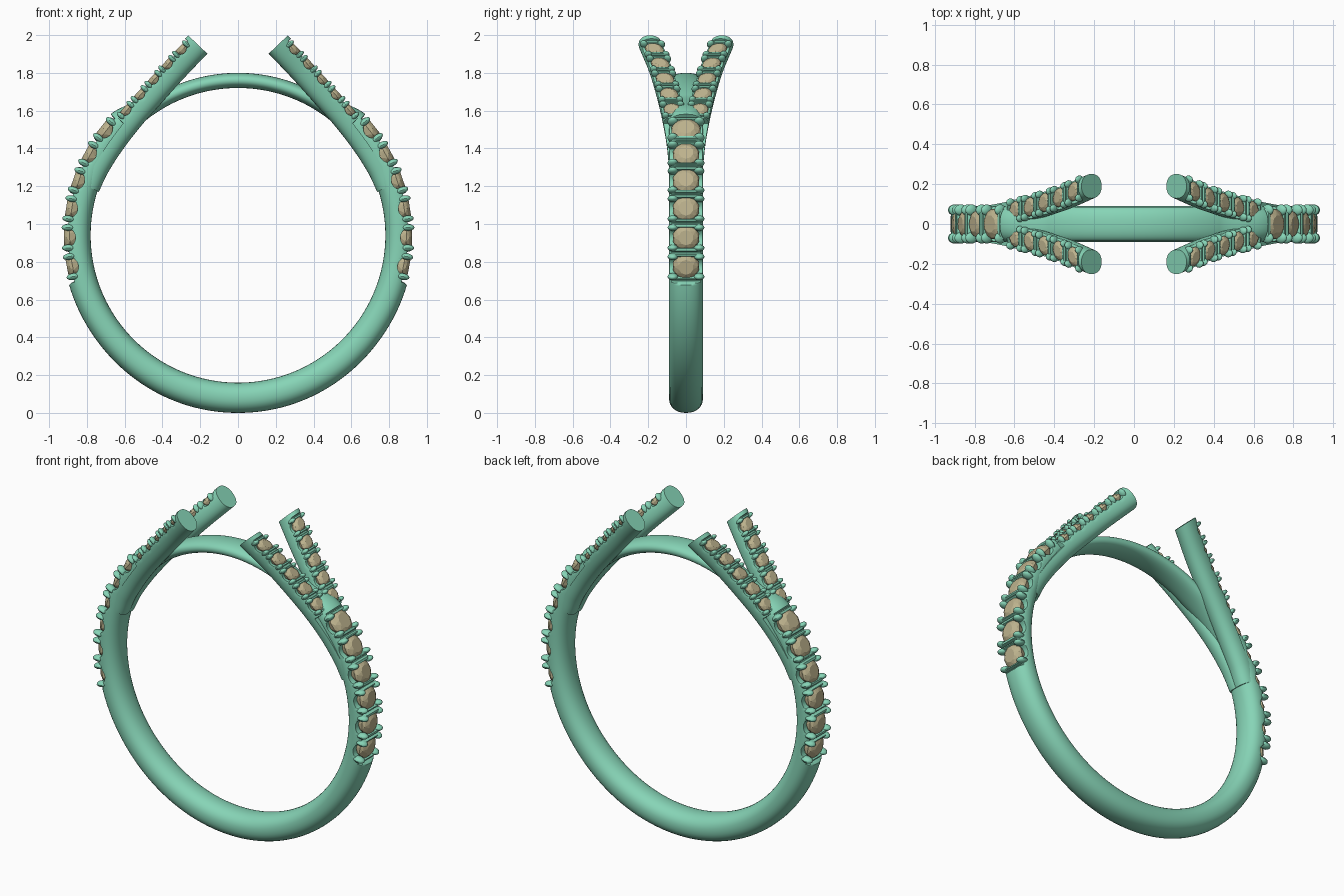
import bpy, bmesh, math
from mathutils import Vector, Matrix

if "Cube" in bpy.data.objects:
    bpy.data.objects.remove(bpy.data.objects["Cube"])

CZ = 0.94                      # ring centre height
Y = Vector((0, 1, 0))


def material(name, rgb):
    m = bpy.data.materials.new(name)
    m.diffuse_color = (*rgb, 1)
    m.use_nodes = True
    m.node_tree.nodes["Principled BSDF"].inputs["Base Color"].default_value = m.diffuse_color
    return m


METAL = material("metal", (0.24, 0.66, 0.47))
STONE = material("stone", (0.51, 0.45, 0.27))


def finish(bm, name, mat, smooth=True, mirror=None):
    bmesh.ops.recalc_face_normals(bm, faces=bm.faces)
    me = bpy.data.meshes.new(name)
    bm.to_mesh(me)
    bm.free()
    me.materials.append(mat)
    if smooth:
        me.shade_smooth()
        me.set_sharp_from_angle(angle=math.radians(35))
    ob = bpy.data.objects.new(name, me)
    bpy.context.collection.objects.link(ob)
    if mirror:
        mod = ob.modifiers.new("mirror", 'MIRROR')
        mod.use_axis = mirror
        mod.use_mirror_merge = False
    return ob


def smoothstep(a, b, x):
    t = min(1, max(0, (x - a) / (b - a)))
    return t * t * (3 - 2 * t)


def scallop(d, half_pitch, w, depth):
    """Depth of the U cut under a stone, plus the thin slot between prongs."""
    d = abs(d)
    if d < w:
        return depth * math.sqrt(1 - (d / w) ** 2)
    return 0.35 * depth if abs(d - half_pitch) < 0.007 else 0.0


def section(p, n, a, b, cap, count=32):
    """Rounded section, trimmed flat at height cap along n."""
    out = []
    for i in range(count):
        t = 2 * math.pi * i / count
        c, s = math.cos(t), math.sin(t)
        u = math.copysign(abs(c) ** 0.9, c) * a
        v = math.copysign(abs(s) ** 0.9, s) * b
        out.append(p + n * min(u, cap) + Y * v)
    return out


def sweep(rings, closed):
    bm = bmesh.new()
    vs = [[bm.verts.new(c) for c in r] for r in rings]
    k = len(vs[0])
    for i in range(len(vs) if closed else len(vs) - 1):
        r, q = vs[i], vs[(i + 1) % len(vs)]
        for j in range(k):
            bm.faces.new((r[j], r[(j + 1) % k], q[(j + 1) % k], q[j]))
    if not closed:
        bm.faces.new(vs[0])
        bm.faces.new(vs[-1])
    return bm


def frame(p, t, n):
    """Local x = along band, y = across, z = outward."""
    m = Matrix((t, Y, n)).transposed().to_4x4()
    m.translation = p
    return m


def add_gem(bm, m, r, sides=10):
    """Faceted stone: table, crown, girdle and pavilion."""
    levels = [(0.55, 0.42, 0), (0.88, 0.22, .5), (1.0, 0.0, 0), (0.8, -0.45, .5)]
    rows = [[bm.verts.new(m @ Vector((q * r * math.cos((i + o) * 2 * math.pi / sides),
                                      q * r * math.sin((i + o) * 2 * math.pi / sides), h * r)))
             for i in range(sides)] for q, h, o in levels]
    bm.faces.new(rows[0])
    for a, b, (_, _, off) in zip(rows, rows[1:], levels):
        for i in range(sides):
            j = (i + 1) % sides
            if off == 0:
                bm.faces.new((a[i], b[i], a[j]))
                bm.faces.new((b[i], b[j], a[j]))
            else:
                bm.faces.new((a[i], b[j], a[j]))
                bm.faces.new((a[i], b[i], b[j]))
    tip = bm.verts.new(m @ Vector((0, 0, -0.9 * r)))
    for i in range(sides):
        bm.faces.new((rows[-1][i], tip, rows[-1][(i + 1) % sides]))


def add_prongs(bm, m, dx, dy, size):
    """Four rounded claws round one stone."""
    for sx in (-1, 1):
        for sy in (-1, 1):
            loc = Matrix.Translation((sx * dx, sy * dy, 0))
            bmesh.ops.create_uvsphere(bm, u_segments=14, v_segments=10, radius=1,
                                      matrix=m @ loc @ Matrix.Diagonal((*size, 1)))


# Shank: full circle with scalloped shoulders and a thin top bridge
PITCH = math.radians(9.8)
ELEV = [math.radians(-10.6) + PITCH * i for i in range(6)]
rings = []
N = 900
for i in range(N):
    th = 2 * math.pi * i / N - math.pi / 2
    n = Vector((math.cos(th), 0, math.sin(th)))
    e = math.asin(max(-1, min(1, n.z)))
    f = smoothstep(math.radians(42), math.radians(60), e)
    outer = 0.94 - 0.008 * smoothstep(-1.4, -0.5, e)
    outer = outer * (1 - f) + 0.86 * f
    a, mid = (outer - 0.78) / 2, (outer + 0.78) / 2
    cut = 0
    if ELEV[0] - PITCH * 0.56 < e < ELEV[-1] + PITCH * 0.5:
        d = min((e - s for s in ELEV), key=abs)
        cut = 0.012 + scallop(d * 0.89, PITCH * 0.445, 0.054, 0.06)
    rings.append(section(Vector((0, 0, CZ)) + n * mid, n, a, 0.09 - 0.004 * f, a - cut))
finish(sweep(rings, True), "shank", METAL)

# Split arm path, one quadrant
PTS = [Vector(p) for p in ((0.80, .022, 1.20), (0.75, .03, 1.305), (0.67, .043, 1.43), (0.57, .066, 1.56),
                           (0.455, .097, 1.69), (0.335, .137, 1.822), (0.213, .19, 1.95))]
PTS = [2 * PTS[0] - PTS[1]] + PTS + [2 * PTS[-1] - PTS[-2]]
path = []
for k in range(1, len(PTS) - 2):
    p0, p1, p2, p3 = PTS[k - 1:k + 3]
    for i in range(60):
        t = i / 60
        path.append(0.5 * (2 * p1 + (p2 - p0) * t + (2 * p0 - 5 * p1 + 4 * p2 - p3) * t * t
                           + (3 * p1 - p0 - 3 * p2 + p3) * t ** 3))
path.append(PTS[-2])
dist = [0.0]
for p, q in zip(path, path[1:]):
    dist.append(dist[-1] + (q - p).length)
STEP = 0.111
marks = [dist[-1] - 0.082 - STEP * i for i in range(5)]


def arm_frame(i):
    t = (path[min(i + 1, len(path) - 1)] - path[max(i - 1, 0)]).normalized()
    n = Y.cross(t).normalized()
    return t, (n if n.x > 0 else -n)


# Split arms with scalloped outer face
rings = []
for i, (p, s) in enumerate(zip(path, dist)):
    t, n = arm_frame(i)
    cap = 0.07
    if s < marks[-1] - STEP * 0.55:
        cap = 0.012
    elif s < marks[0] + STEP * 0.5:
        d = min((s - m for m in marks), key=abs)
        cap = 0.063 - scallop(d, STEP / 2, 0.037, 0.042)
    rings.append(section(p, n, 0.07, 0.061, cap))
finish(sweep(rings, False), "split_arms", METAL, mirror=(True, True, False))

# Stones and claws on the shoulders
gems, claws = bmesh.new(), bmesh.new()
for k, e in enumerate(ELEV):
    n = Vector((math.cos(e), 0, math.sin(e)))
    t = Vector((-n.z, 0, n.x))
    r = 0.08 if k == 5 else 0.072
    add_gem(gems, frame(Vector((0, 0, CZ)) + n * 0.891, t, n), r)
    add_prongs(claws, frame(Vector((0, 0, CZ)) + n * 0.899, t, n), 0.054, 0.07, (0.018, 0.028, 0.034))
finish(gems, "shoulder_stones", STONE, False, (True, False, False))
finish(claws, "shoulder_prongs", METAL, True, (True, False, False))

# Stones and claws on the split arms
gems, claws = bmesh.new(), bmesh.new()
for m in marks:
    i = min(range(len(dist)), key=lambda j: abs(dist[j] - m))
    t, n = arm_frame(i)
    t = (t - n * t.dot(n)).normalized()
    add_gem(gems, frame(path[i] + n * 0.041, t, n), 0.05)
    add_prongs(claws, frame(path[i] + n * 0.046, t, n), 0.04, 0.046, (0.014, 0.02, 0.026))
finish(gems, "arm_stones", STONE, False, (True, True, False))
finish(claws, "arm_prongs", METAL, True, (True, True, False))
